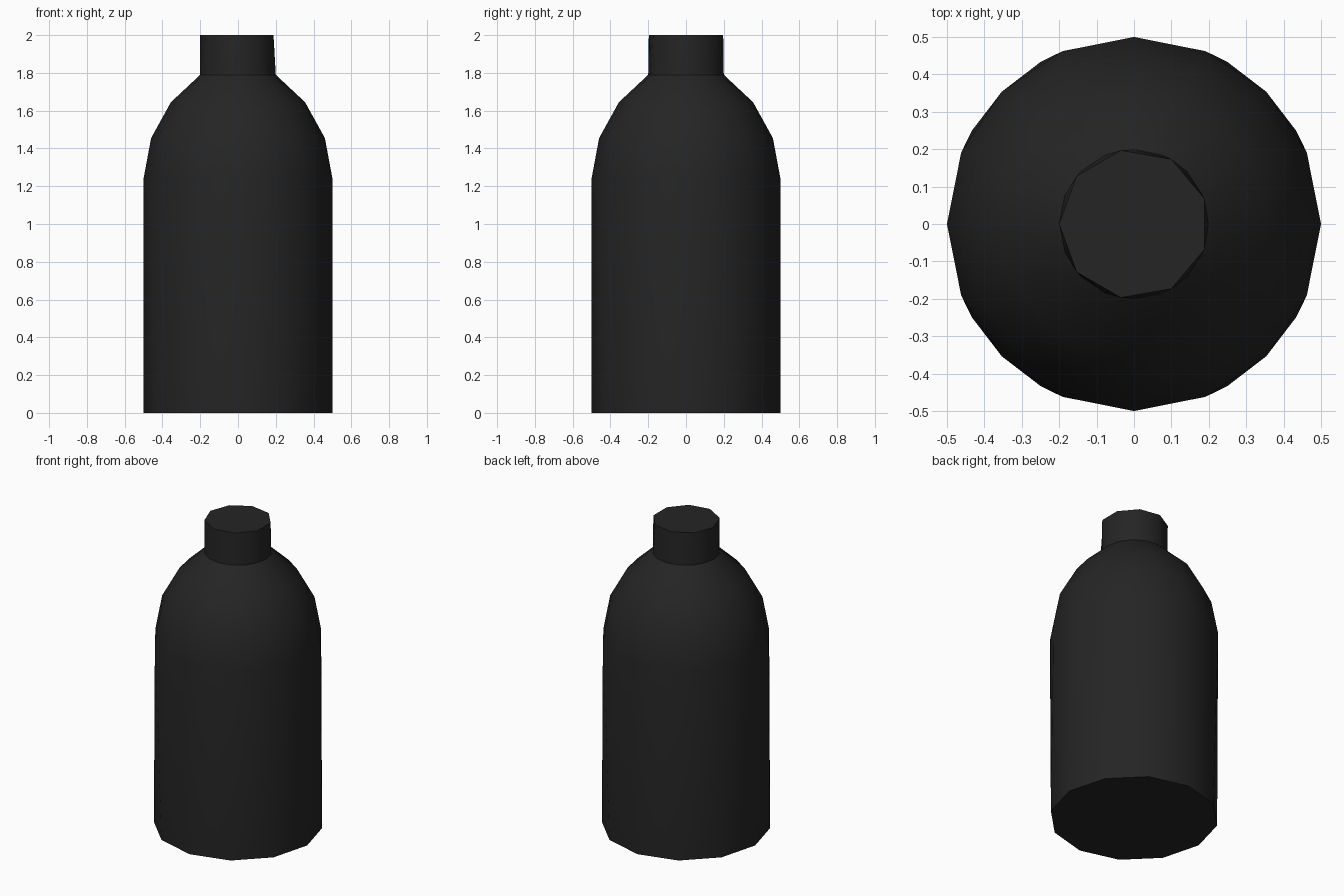
import bpy
import bmesh
from math import cos, sin, pi

cube = bpy.data.objects.get("Cube")
if cube:
    bpy.data.objects.remove(cube, do_unlink=True)

charcoal = bpy.data.materials.new("charcoal")
charcoal.use_nodes = True
colour = (0.018, 0.018, 0.018, 1)
charcoal.diffuse_color = colour
charcoal.node_tree.nodes["Principled BSDF"].inputs["Base Color"].default_value = colour


def ring(bm, radius, z, sides):
    """A circle of vertices that starts on the -x side."""
    angles = [pi + 2 * pi * i / sides for i in range(sides)]
    return [bm.verts.new((radius * cos(a), radius * sin(a), z)) for a in angles]


def loft(bm, low, high):
    """Join two rings; differing side counts are zipped with triangles."""
    n, m = len(low), len(high)
    if n == m:
        for i in range(n):
            j = (i + 1) % n
            bm.faces.new((low[i], low[j], high[j], high[i]))
        return
    i = j = 0
    while i < n or j < m:
        if j == m or (i < n and (i + 1) / n <= (j + 1) / m):
            bm.faces.new((low[i], low[(i + 1) % n], high[j % m]))
            i += 1
        else:
            bm.faces.new((low[i % n], high[(j + 1) % m], high[j]))
            j += 1


def turned_part(name, profile, cap_bottom=False, cap_top=False):
    """Loft rings given as (radius, height, sides), with flat end caps."""
    bm = bmesh.new()
    rings = [ring(bm, *p) for p in profile]
    for low, high in zip(rings, rings[1:]):
        loft(bm, low, high)
    for f in bm.faces:
        f.smooth = True
    caps = []
    if cap_bottom:
        caps.append(bm.faces.new(rings[0][::-1]))
    if cap_top:
        caps.append(bm.faces.new(rings[-1]))
    for cap in caps:
        for e in cap.edges:
            e.smooth = False
    bm.normal_update()
    mesh = bpy.data.meshes.new(name)
    bm.to_mesh(mesh)
    bm.free()
    mesh.materials.append(charcoal)
    obj = bpy.data.objects.new(name, mesh)
    bpy.context.collection.objects.link(obj)
    return obj


# Straight body with rounded shoulder, closed underneath
turned_part("bottle_body", [
    (0.5, 0, 12),
    (0.5, 1.24, 16),
    (0.46, 1.455, 16),
    (0.355, 1.645, 16),
    (0.2, 1.79, 16),
], cap_bottom=True)

# Short neck with a faceted flat top
turned_part("bottle_neck", [(0.2, 1.79, 16), (0.2, 2, 9)], cap_top=True)
